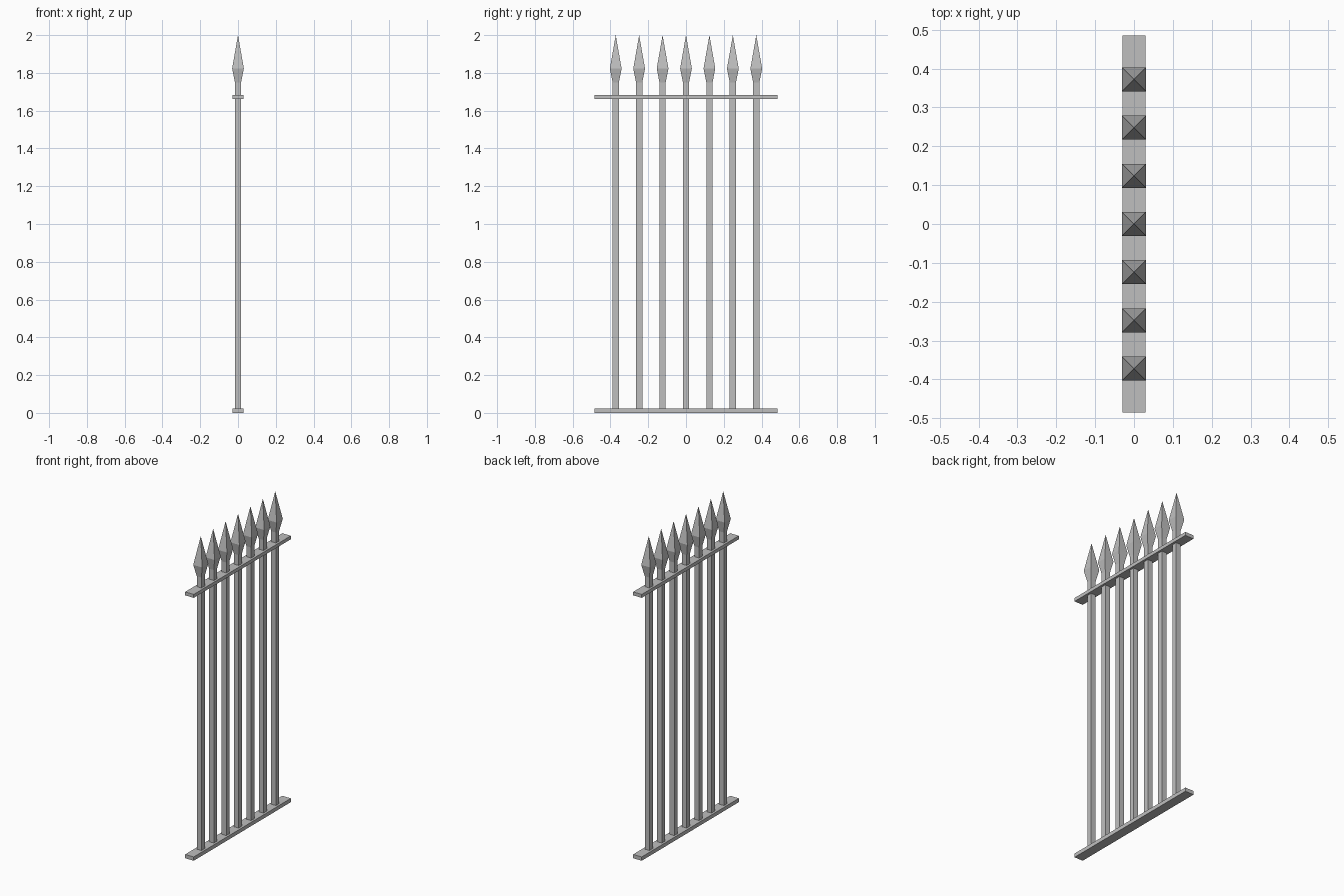
import bpy
import bmesh

cube = bpy.data.objects.get("Cube")
if cube:
    bpy.data.objects.remove(cube, do_unlink=True)

iron = bpy.data.materials.new("grey_iron")
iron.use_nodes = True
COLOR = (0.52, 0.52, 0.52, 1)
iron.diffuse_color = COLOR
iron.node_tree.nodes["Principled BSDF"].inputs["Base Color"].default_value = COLOR


def square_loft(name, y, profile, half_length=None):
    """Stack square (or long rectangular) sections given as (half width, z)."""
    bm = bmesh.new()
    rings = []
    for r, z in profile:
        ly = half_length or r
        if r == 0:
            rings.append([bm.verts.new((0, 0, z))] * 4)
        else:
            rings.append([bm.verts.new((sx * r, sy * ly, z))
                          for sx, sy in ((-1, -1), (1, -1), (1, 1), (-1, 1))])
    bm.faces.new(rings[0][::-1])
    for low, high in zip(rings, rings[1:]):
        for i in range(4):
            j = (i + 1) % 4
            corners = [low[i], low[j], high[j], high[i]]
            bm.faces.new(list(dict.fromkeys(corners)))
    if profile[-1][0] > 0:
        bm.faces.new(rings[-1])
    mesh = bpy.data.meshes.new(name)
    bm.to_mesh(mesh)
    bm.free()
    mesh.materials.append(iron)
    obj = bpy.data.objects.new(name, mesh)
    obj.location.y = y
    bpy.context.collection.objects.link(obj)
    return obj


# Horizontal rails
square_loft("bottom_rail", 0, [(0.03, 0), (0.03, 0.024)], 0.485)
square_loft("top_rail", 0, [(0.03, 1.662), (0.03, 1.684)], 0.485)

# Upright bars with spear heads
BAR = 0.0165
for k in range(7):
    y = (k - 3) * 0.124
    square_loft(f"bar_{k + 1}", y, [(BAR, 0.012), (BAR, 1.75)])
    square_loft(f"spear_head_{k + 1}", y, [(BAR, 1.75), (0.031, 1.823), (0, 2)])
